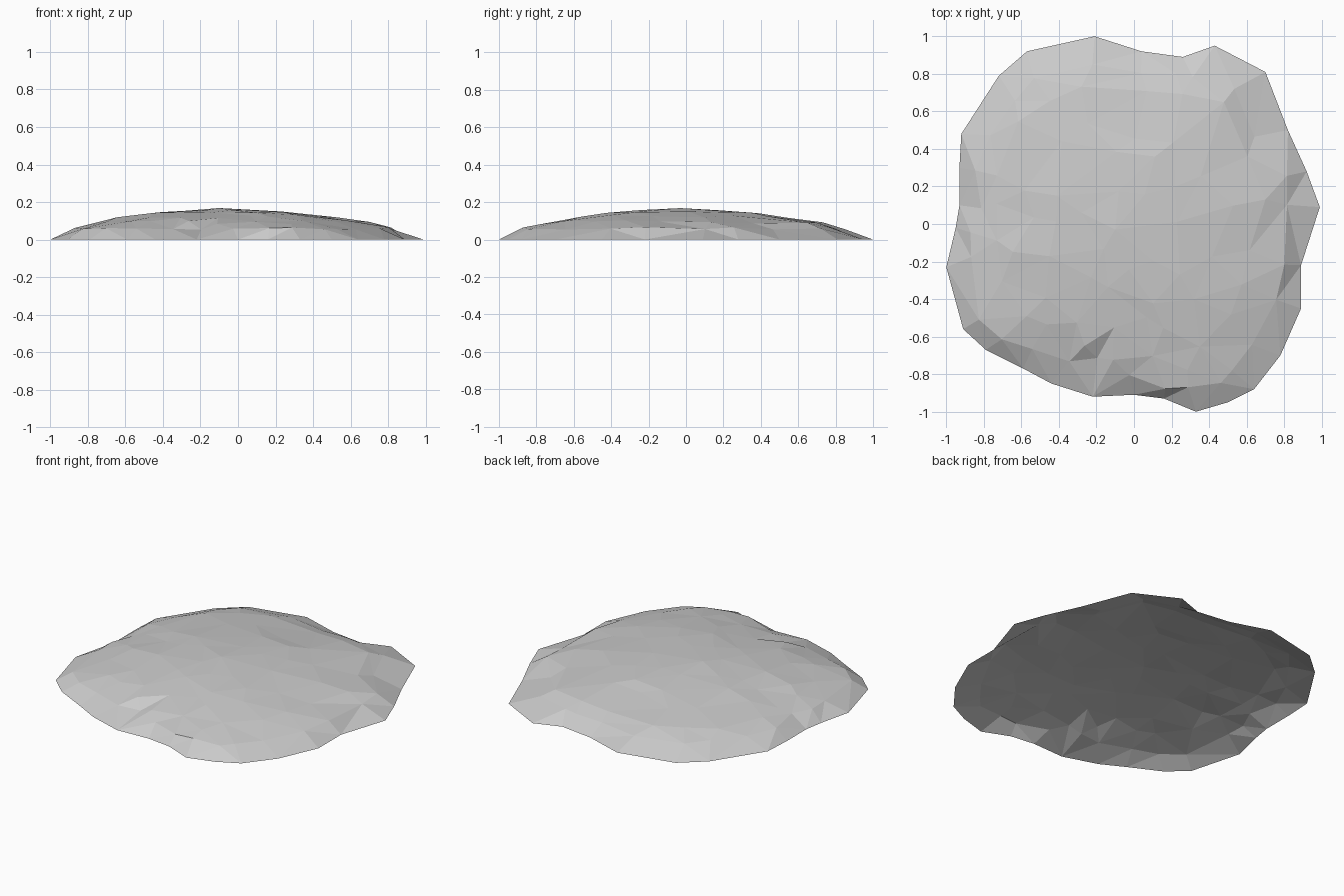
import bpy
import bmesh
import math
import random
from mathutils import Vector
from mathutils.geometry import delaunay_2d_cdt

cube = bpy.data.objects.get("Cube")
if cube:
    bpy.data.objects.remove(cube, do_unlink=True)

random.seed(7)
SUMMIT = Vector((-0.1, -0.03))

# Ground outline of the mound, clockwise from the back
RIM = [
    (-.21, 1), (.04, .92), (.26, .89), (.43, .95), (.7, .81), (.82, .5),
    (.92, .28), (.99, .09), (.89, -.22), (.89, -.45), (.78, -.7),
    (.64, -.88), (.5, -.95), (.33, -1), (.16, -.93), (0, -.91),
    (-.22, -.92), (-.44, -.85), (-.59, -.77), (-.79, -.67), (-.91, -.56),
    (-1, -.23), (-.95, -.02), (-.93, .1), (-.93, .3), (-.92, .48),
    (-.72, .79), (-.57, .92),
]

# How far in the steep edge reaches, as a fraction of the rim radius
SHOULDER = [
    .86, .88, .9, .84, .86, .83, .9, .85, .91, .87, .86, .87, .9, .87,
    .93, .88, .77, .84, .87, .9, .9, .86, .9, .86, .9, .86, .85, .87,
]

# Height of the dome against the fraction of the rim radius
PROFILE = [(0, .168), (.3, .152), (.6, .117), (.8, .083), (.9, .052), (1, 0)]


def dome_height(fraction):
    for (f0, z0), (f1, z1) in zip(PROFILE, PROFILE[1:]):
        if fraction <= f1:
            return z0 + (z1 - z0) * (fraction - f0) / (f1 - f0)
    return 0.0


def rim_point(turn):
    """Point on the outline at a turn counted in rim corners."""
    i = math.floor(turn)
    a = Vector(RIM[i % len(RIM)])
    b = Vector(RIM[(i + 1) % len(RIM)])
    return a.lerp(b, turn - i)


points, heights = [], []


def add_point(turn, fraction, height):
    points.append(SUMMIT.lerp(rim_point(turn), fraction))
    heights.append(height)


# Rim and steep shoulder
count = len(RIM)
for i in range(count):
    add_point(i, 1, 0)
for i, fraction in enumerate(SHOULDER):
    add_point(i + random.uniform(-.25, .25), fraction,
              .06 + random.uniform(-.007, .007))

# Uneven rings up to the summit
for fraction, corners in ((.74, 22), (.55, 16), (.36, 11), (.18, 6)):
    for i in range(corners):
        turn = (i + random.uniform(-.3, .3)) * count / corners
        f = fraction + random.uniform(-.06, .06)
        add_point(turn, f, dome_height(f) + random.uniform(-.004, .004))
add_point(0, 0, dome_height(0))

# Join the points into an open shell of triangles
outline = [(i, (i + 1) % count) for i in range(count)]
flat, _, triangles, origins, _, _ = delaunay_2d_cdt(points, outline, [], 1, 1e-5)

bm = bmesh.new()
verts = [bm.verts.new((p.x, p.y, heights[o[0]])) for p, o in zip(flat, origins)]
for triangle in triangles:
    bm.faces.new([verts[i] for i in triangle])
for face in bm.faces:
    face.normal_update()
    if face.normal.z < 0:
        face.normal_flip()

mesh = bpy.data.meshes.new("rock_mound")
bm.to_mesh(mesh)
bm.free()
mound = bpy.data.objects.new("rock_mound", mesh)
bpy.context.collection.objects.link(mound)

# Stone colour
stone = bpy.data.materials.new("stone_grey")
stone.use_nodes = True
colour = (.6, .6, .6, 1)
stone.diffuse_color = colour
stone.node_tree.nodes["Principled BSDF"].inputs["Base Color"].default_value = colour
mesh.materials.append(stone)
